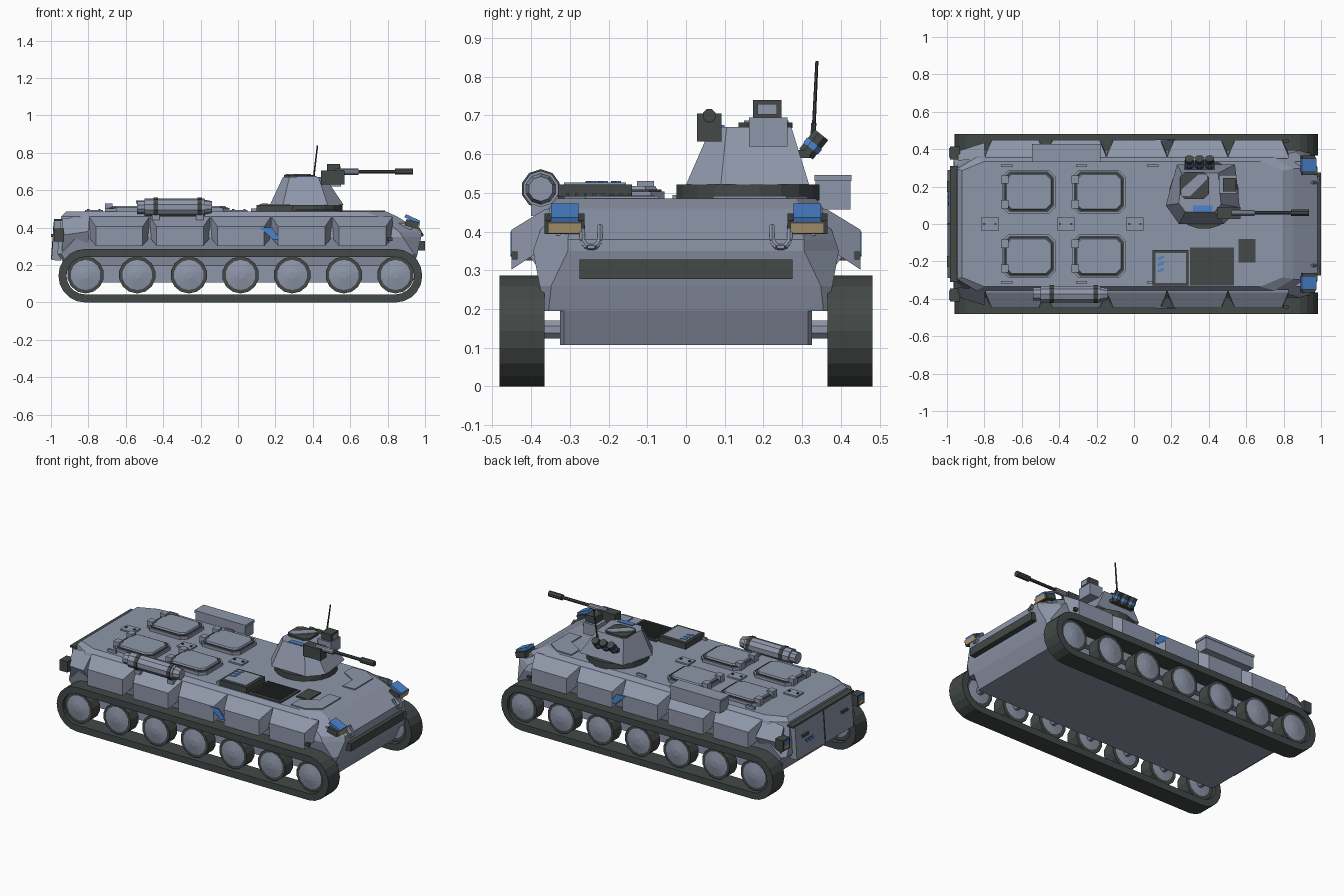
import bpy, bmesh, math
from mathutils import Vector, Matrix

if "Cube" in bpy.data.objects:
    bpy.data.objects.remove(bpy.data.objects["Cube"])


def material(name, rgb):
    m = bpy.data.materials.new(name)
    m.diffuse_color = (*rgb, 1)
    m.use_nodes = True
    m.node_tree.nodes["Principled BSDF"].inputs["Base Color"].default_value = m.diffuse_color
    return m


GREY = material("armour_grey", (0.27, 0.305, 0.395))
DARK = material("dark_metal", (0.056, 0.066, 0.064))
BLUE = material("marking_blue", (0.07, 0.23, 0.62))
TAN = material("lamp_tan", (0.46, 0.34, 0.18))


def loft(name, rings, mat, closed=False):
    """Skin equal-length rings of points; cap the ends unless closed."""
    bm = bmesh.new()
    vs = [[bm.verts.new(p) for p in r] for r in rings]
    n = len(vs[0])
    pairs = list(zip(vs, vs[1:])) + ([(vs[-1], vs[0])] if closed else [])
    for a, b in pairs:
        for i in range(n):
            j = (i + 1) % n
            bm.faces.new((a[i], a[j], b[j], b[i]))
    if not closed:
        bm.faces.new(vs[0])
        bm.faces.new(vs[-1])
    bmesh.ops.recalc_face_normals(bm, faces=bm.faces)
    me = bpy.data.meshes.new(name)
    bm.to_mesh(me)
    bm.free()
    me.materials.append(mat)
    ob = bpy.data.objects.new(name, me)
    bpy.context.collection.objects.link(ob)
    return ob


def box(name, x0, x1, y0, y1, z0, z1, mat, tilt=0.0):
    """Box from its limits, turned about its own y axis by tilt degrees."""
    c = Vector(((x0 + x1) / 2, (y0 + y1) / 2, (z0 + z1) / 2))
    r = Matrix.Rotation(math.radians(tilt), 3, 'Y')
    pts = [(x0, y0), (x1, y0), (x1, y1), (x0, y1)]
    return loft(name, [[c + r @ (Vector((x, y, z)) - c) for x, y in pts] for z in (z0, z1)], mat)


def prism(name, low, z0, z1, mat, top=None):
    return loft(name, [[(x, y, z0) for x, y in low], [(x, y, z1) for x, y in (top or low)]], mat)


def rod(name, p, q, r, mat, n=10, r2=None):
    p, q = Vector(p), Vector(q)
    rot = (q - p).to_track_quat('Z', 'Y')

    def ring(c, rad):
        return [c + rot @ Vector((rad * math.cos(t), rad * math.sin(t), 0))
                for t in (2 * math.pi * (i + 0.5) / n for i in range(n))]
    return loft(name, [ring(p, r), ring(q, r if r2 is None else r2)], mat)


def octagon(x0, x1, y0, y1, cx, cy=None):
    cy = cx if cy is None else cy
    return [(x0 + cx, y0), (x1 - cx, y0), (x1, y0 + cy), (x1, y1 - cy),
            (x1 - cx, y1), (x0 + cx, y1), (x0, y1 - cy), (x0, y0 + cy)]


# Hull: stacked levels of z, rear x, front x, half width, corner cut in x and y
levels = [(.107, -.86, .90, .325, .01, .01), (.195, -.92, .94, .325, .01, .01),
          (.195, -.92, .94, .365, .01, .01), (.26, -.965, .96, .378, .02, .03),
          (.35, -.96, .98, .395, .10, .09), (.38, -.955, .98, .385, .12, .08),
          (.46, -.945, .85, .355, .10, .06), (.485, -.92, .795, .335, .12, .05)]
loft("hull", [[(x, y, z) for x, y in octagon(a, b, -w, w, cx, cy)] for z, a, b, w, cx, cy in levels], GREY)

for s in (1, -1):
    # Track band: hollow stadium loop
    path = []
    for cx, a0 in ((.842, -90), (-.817, 90)):
        path += [(cx, math.radians(a0 + 18 * i)) for i in range(11)]
    rings = []
    for cx, a in path:
        ring = []
        for r, y in ((.143, .365), (.143, .482), (.1, .482), (.1, .365)):
            ring.append((cx + r * math.cos(a), s * y, .143 + r * math.sin(a)))
        rings.append(ring)
    loft("track", rings, DARK, closed=True)

    # Road wheels: dark tyre with a shallow cone disc on both faces
    for i in range(7):
        x = -.815 + i * .2762
        rod("tyre", (x, s * .385, .147), (x, s * .465, .147), .099, DARK, 14)
        rod("wheel_disc", (x, s * .464, .147), (x, s * .476, .147), .086, GREY, 14, .02)
        rod("wheel_inner_disc", (x, s * .386, .147), (x, s * .38, .147), .086, GREY, 14, .02)
        rod("axle", (x, s * .30, .147), (x, s * .39, .147), .025, GREY, 8)

    # Side skirt boxes with pulled-in outer faces
    for i in range(5):
        x0 = -.795 + i * .325
        x1 = x0 + .32
        sec = ((.35, .46, 0), (.365, .457, 0), (.45, .405, .035), (.45, .302, .035), (.385, .345, 0))
        loft("skirt_box", [[(x0 + d, s * y, z) for y, z, d in sec],
                           [(x1 - d, s * y, z) for y, z, d in sec]], GREY)
    # Slanted side stripe
    stripe = ((.115, .40), (.18, .40), (.225, .34), (.19, .335))
    loft("side_stripe", [[(x, s * y, z) for x, z in stripe] for y in (.445, .453)], BLUE)

    # Rear fender wedge and rear lamp
    loft("rear_fender", [[(-.94, s * .34, .45), (-.94, s * .39, .36), (-.94, s * .36, .25)],
                         [(-.80, s * .345, .46), (-.80, s * .435, .38), (-.80, s * .385, .31)]], GREY)
    box("rear_lamp", -.985, -.93, s * .38 - .035, s * .38 + .035, .325, .395, DARK)
    box("rear_lamp_glass", -.99, -.984, s * .38 - .025, s * .38 + .025, .335, .36, TAN)
    box("rear_lamp_marker", -.99, -.984, s * .38 - .025, s * .38 + .025, .363, .388, BLUE)
    box("side_marker", .80, .825, s * .443 - .008, s * .443 + .008, .328, .348, DARK)

    # Headlights on brackets
    y0, y1 = sorted((s * .262, s * .365))
    box("headlight_bracket", .86, .93, y0 + .03, y1 - .03, .39, .425, GREY)
    box("headlight_body", .895, .965, y0, y1, .402, .438, DARK, 15)
    box("headlight_glass", .962, .970, y0 + .008, y1 - .008, .396, .424, TAN, 15)
    box("headlight_cover", .89, .975, y0 + .016, y1 - .016, .437, .455, BLUE, 25)
    # Tow shackle
    u = [(.222, .415), (.222, .375), (.235, .36), (.255, .36), (.268, .375), (.268, .415)]
    for (ya, za), (yb, zb) in zip(u, u[1:]):
        rod("tow_shackle", (.985 - (za - .36) * .6, s * ya, za), (.985 - (zb - .36) * .6, s * yb, zb), .008, GREY, 6)

    # Passenger hatches with dark seam, hinges and lift handles
    for x0 in (-.705, -.33):
        ya, yb = sorted((s * .055, s * .288))
        prism("hatch_frame", octagon(x0, x0 + .285, ya, yb, .035), .48, .504, GREY)
        prism("hatch_seam", octagon(x0 + .008, x0 + .277, ya + .008, yb - .008, .033), .504, .508, DARK)
        prism("hatch_lid", octagon(x0 + .017, x0 + .268, ya + .017, yb - .017, .03), .504, .517,
              GREY, octagon(x0 + .024, x0 + .261, ya + .024, yb - .024, .028))
        for y in (.105, .238):
            box("hatch_hinge", x0 - .005, x0 + .035, s * y - .022, s * y + .022, .485, .53, GREY)
    for x in (-.68, -.28, .10):
        box("roof_handle", x - .03, x + .03, s * .312 - .006, s * .312 + .006, .484, .502, GREY)

    # Front deck hatch plates
    prism("front_hatch_plate", [(.60, s * .315), (.70, s * .315), (.785, s * .26), (.785, s * .07), (.70, s * .07),
                                (.70, s * .17), (.60, s * .23)], .483, .492, GREY)

# Centre roof plates
for x in (-.77, -.365, .005):
    box("roof_plate", x - .047, x + .047, -.035, .035, .484, .494, GREY)
    for sx in (-1, 1):
        box("roof_plate_bolt", x + sx * .03 - .006, x + sx * .03 + .006, -.006, .006, .494, .5, DARK)

# Front dark bar, nose edge and rear door
box("front_bar", .94, 1.0, -.275, .275, .277, .328, DARK)
box("rear_door", -.99, -.94, -.29, .29, .225, .435, GREY, 4)
box("rear_door_seam", -.993, -.95, -.004, .004, .23, .43, DARK, 4)
box("rear_door_top_bar", -.985, -.94, -.31, .31, .435, .447, DARK)
for y in (-.2, .2):
    box("rear_door_handle", -1.0, -.97, y - .03, y + .03, .35, .365, DARK)
for i in range(3):
    y = .10 + i * .03
    loft("rear_mark", [[(x, y, .30), (x, y + .02, .30), (x, y + .04, .325), (x, y + .02, .325)]
                       for x in (-.9955, -.985)], BLUE)

# Engine deck: raised box hatch, grille and vent
box("engine_hatch", .10, .292, -.33, -.14, .48, .522, DARK)
box("engine_hatch_lid", .115, .277, -.315, -.155, .52, .527, GREY)
for i in range(3):
    y = -.26 + i * .033
    prism("hatch_mark", [(.125, y), (.16, y + .012), (.16, y + .026), (.125, y + .014)], .526, .53, BLUE)
box("engine_grille", .30, .535, -.33, -.125, .48, .492, DARK)
for i in range(8):
    y = -.31 + i * .023
    box("grille_slat", .315, .52, y, y + .008, .492, .498, DARK)
box("small_vent", .56, .65, -.205, -.08, .48, .493, DARK)

# Side stowage: cylinder on the near side, bin on the far side
rod("tank_body", (-.50, -.375, .51), (-.18, -.375, .51), .047, GREY, 10)
rod("tank_rear_cap", (-.54, -.375, .51), (-.50, -.375, .51), .036, GREY, 10)
rod("tank_front_cap", (-.18, -.375, .51), (-.14, -.375, .51), .04, GREY, 10, .032)
for x in (-.44, -.285 + .08):
    rod("tank_band", (x - .012, -.375, .51), (x + .012, -.375, .51), .051, DARK, 10)
    box("tank_bracket", x - .02, x + .02, -.40, -.33, .44, .49, GREY)
box("stowage_bin", -.54, -.185, .335, .425, .457, .535, GREY)
box("stowage_bin_lid", -.545, -.18, .332, .428, .53, .546, GREY)

# Turret
rod("turret_ring", (.375, .16, .48), (.375, .16, .521), .187, DARK, 20)
prism("turret", [(.23, .318), (.54, .318), (.565, .09), (.48, 0), (.24, 0), (.17, .10)], .521, .67, GREY,
      [(.255, .272), (.45, .272), (.465, .105), (.43, .065), (.275, .065), (.24, .11)])
prism("turret_hatch", octagon(.245, .40, .135, .275, .025), .668, .682, DARK)
prism("turret_hatch_stripe", [(.255, .15), (.30, .15), (.39, .24), (.39, .265), (.345, .265), (.255, .185)],
      .681, .687, GREY)
prism("turret_mark", [(.315, .068), (.42, .068), (.42, .10), (.315, .10)], .668, .675, BLUE)
box("sight_base", .455, .55, .163, .262, .62, .695, GREY)
box("sight_head", .475, .545, .173, .247, .695, .74, DARK)
box("sight_glass", .544, .549, .185, .235, .702, .73, GREY)

# Gun
box("gun_mount", .445, .57, .028, .092, .632, .705, DARK)
rod("gun_sleeve", (.52, .06, .698), (.645, .06, .698), .017, GREY, 10)
rod("gun_barrel", (.64, .06, .70), (.86, .06, .70), .010, DARK, 8)
rod("gun_muzzle", (.84, .06, .70), (.935, .06, .70), .018, DARK, 8)

# Smoke launchers and antenna
for x in (.295, .35, .405):
    a, d = Vector((x, .31, .60)), Vector((0, .04, .05))
    rod("smoke_launcher", a, a + d, .024, DARK, 8)
    rod("smoke_launcher_band", a + d * .3, a + d * .55, .0265, BLUE, 8)
box("launcher_rail", .27, .43, .285, .32, .59, .61, DARK)
rod("antenna_base", (.40, .325, .59), (.405, .33, .68), .007, DARK, 6)
rod("antenna", (.405, .33, .67), (.425, .338, .84), .005, DARK, 6, .004)
